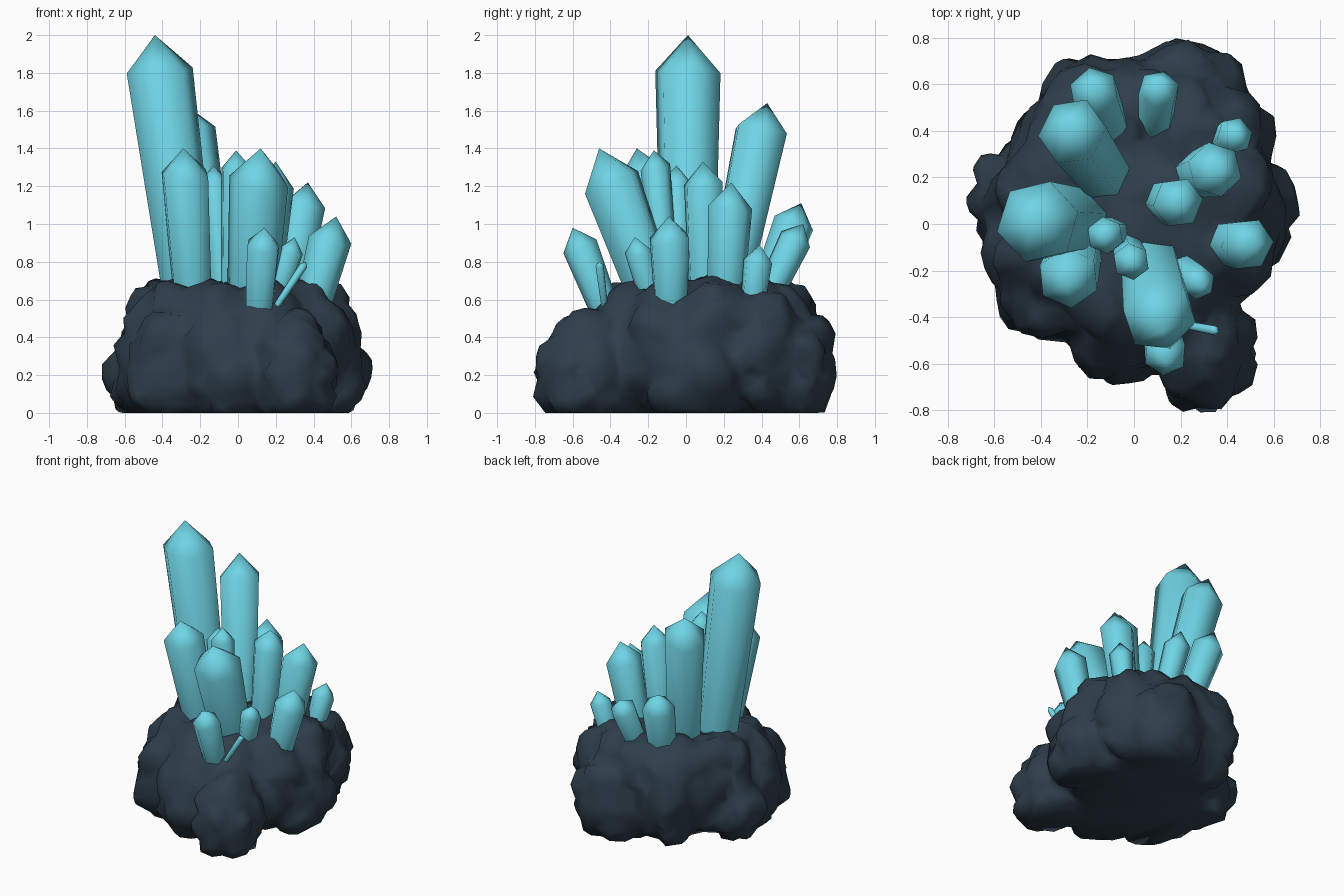
import bpy, bmesh, math, random
from mathutils import Vector, noise

random.seed(4)
cube = bpy.data.objects.get("Cube")
if cube:
    bpy.data.objects.remove(cube, do_unlink=True)


def material(name, color):
    m = bpy.data.materials.new(name)
    m.use_nodes = True
    m.diffuse_color = (*color, 1)
    m.node_tree.nodes["Principled BSDF"].inputs["Base Color"].default_value = (*color, 1)
    return m


TEAL = material("crystal teal", (0.16, 0.66, 0.78))
SLATE = material("slate rock", (0.027, 0.048, 0.07))


def finish(name, bm, mat, angle):
    bmesh.ops.recalc_face_normals(bm, faces=bm.faces)
    mesh = bpy.data.meshes.new(name)
    bm.to_mesh(mesh)
    bm.free()
    mesh.materials.append(mat)
    ob = bpy.data.objects.new(name, mesh)
    bpy.context.collection.objects.link(ob)
    bpy.ops.object.select_all(action='DESELECT')
    ob.select_set(True)
    bpy.context.view_layer.objects.active = ob
    bpy.ops.object.shade_smooth_by_angle(angle=math.radians(angle))
    return ob


def crystal(name, base, tip, r):
    """Six-sided leaning prism with a pointed cap."""
    base, tip = Vector(base), Vector(tip)
    axis = (tip - base).normalized()
    u = axis.cross(Vector((0, 1, 0))).normalized()
    v = axis.cross(u)
    shoulder = tip - axis * r * 1.1
    bm = bmesh.new()
    rings = []
    turn = random.uniform(0, 1)
    for centre, size, rough in ((base, 0.82, 0), (shoulder, 1, 0.15)):
        ring = []
        for i in range(6):
            a = turn + i * math.tau / 6
            lift = axis * random.uniform(-rough, rough) * r
            ring.append(bm.verts.new(centre + lift + (u * math.cos(a) + v * math.sin(a)) * r * size))
        rings.append(ring)
    point = bm.verts.new(tip)
    low, high = rings
    for i in range(6):
        j = (i + 1) % 6
        bm.faces.new((low[i], low[j], high[j], high[i]))
        bm.faces.new((high[i], high[j], point))
    bm.faces.new(low)
    return finish(name, bm, TEAL, 75)


# Crystals: base, tip, radius
crystal("tallest_crystal", (-.25, .01, .6), (-.44, .01, 2), .18)
crystal("tall_back_crystal", (-.13, .21, .6), (-.29, .43, 1.64), .15)
crystal("front_left_crystal", (-.24, -.09, .6), (-.29, -.26, 1.4), .135)
crystal("front_crystal", (.07, -.15, .55), (.12, -.46, 1.4), .16)
crystal("low_front_crystal", (.11, -.42, .52), (.14, -.6, .98), .095)
crystal("right_crystal", (.39, -.08, .55), (.52, -.09, 1.04), .115)
crystal("mid_right_crystal", (.26, .21, .6), (.37, .24, 1.22), .12)
crystal("inner_right_crystal", (.13, .1, .6), (.2, .09, 1.33), .11)
crystal("small_right_crystal", (.38, .35, .55), (.45, .39, .89), .08)
crystal("small_front_crystal", (.18, -.17, .55), (.3, -.27, .93), .075)
crystal("back_crystal", (.09, .4, .55), (.11, .62, 1), .09)
crystal("back_left_crystal", (-.1, .4, .55), (-.19, .61, 1.11), .11)
crystal("inner_left_crystal", (-.08, -.04, .6), (-.13, -.05, 1.31), .08)
crystal("inner_front_crystal", (-.03, -.1, .6), (-.01, -.17, 1.39), .08)
crystal("shard", (.2, -.43, .56), (.36, -.46, .8), .022)


# Rock mound: overlapping lumps fused into one skin
def lump(bm, x, y, z, sx, sy, sz):
    verts = bmesh.ops.create_icosphere(bm, subdivisions=3, radius=1)["verts"]
    for p in verts:
        p.co = Vector((x + p.co.x * sx, y + p.co.y * sy, z + p.co.z * sz))


bm = bmesh.new()
lump(bm, 0, .05, .3, .6, .62, .43)
lump(bm, .3, -.53, .2, .22, .27, .36)
lump(bm, .1, -.4, .3, .2, .18, .32)
lump(bm, .2, .58, .22, .28, .22, .36)
lump(bm, -.2, .5, .34, .22, .22, .36)
lump(bm, -.52, .12, .17, .18, .22, .25)
lump(bm, -.46, -.14, .24, .19, .22, .34)
lump(bm, -.38, -.3, .22, .21, .2, .36)
lump(bm, -.06, -.42, .22, .26, .25, .38)
lump(bm, .5, .04, .22, .18, .26, .32)
lump(bm, .38, -.14, .36, .2, .2, .29)
lump(bm, .38, .38, .34, .21, .21, .34)
lump(bm, .28, .16, .5, .24, .2, .26)
lump(bm, .46, .16, .5, .17, .18, .21)
for i in range(9):
    a = i * math.tau / 9 + .2
    lump(bm, math.cos(a) * .38, .09 + math.sin(a) * .4, .47, .22, .22, .25)
rock = finish("rock_mound", bm, SLATE, 180)
fuse = rock.modifiers.new("fuse", 'REMESH')
fuse.mode = 'VOXEL'
fuse.voxel_size = .03
fused = bpy.data.meshes.new_from_object(rock.evaluated_get(bpy.context.evaluated_depsgraph_get()))
bpy.data.objects.remove(rock, do_unlink=True)

# Craggy surface with a flat underside
bm = bmesh.new()
bm.from_mesh(fused)
bmesh.ops.smooth_vert(bm, verts=bm.verts, factor=.5, use_axis_x=True, use_axis_y=True, use_axis_z=True)
bm.normal_update()
moves = []
for p in bm.verts:
    cell = noise.voronoi(p.co * 4)[0]
    crag = min(cell[1] - cell[0], .45) * .1 - .02
    moves.append(p.co + p.normal * (crag + .02 * noise.noise(p.co * 6)))
for p, co in zip(bm.verts, moves):
    p.co = co
    p.co.z = max(p.co.z, 0)
    # Tuck the bottom rim inwards
    tuck = 1 - .5 * max(0, .08 - p.co.z)
    p.co.x *= tuck
    p.co.y *= tuck
rock = finish("rock_mound", bm, SLATE, 50)
chip = rock.modifiers.new("chip", 'DECIMATE')
chip.ratio = .09
